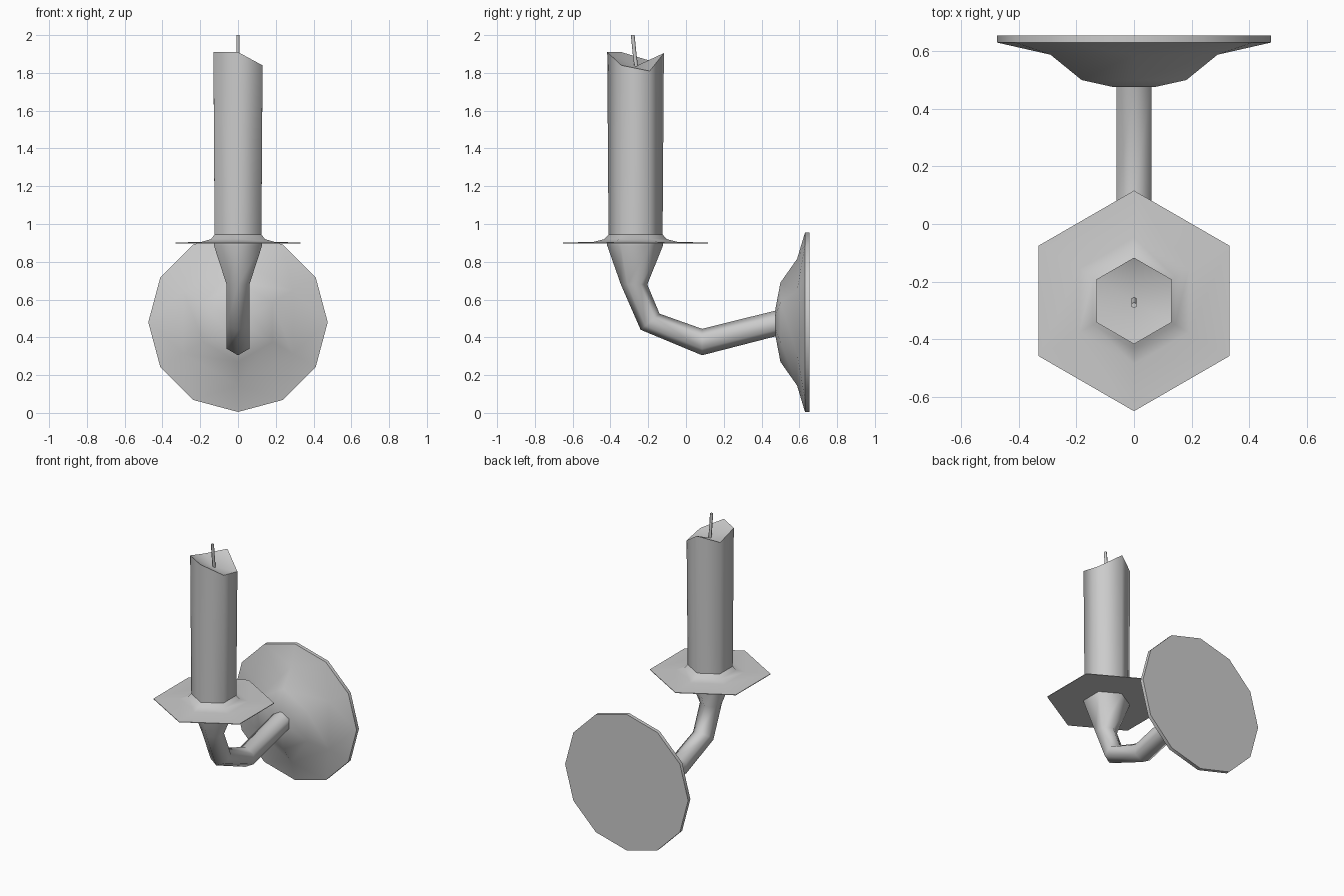
import bpy, bmesh
from math import cos, sin, pi, radians
from mathutils import Vector

if "Cube" in bpy.data.objects:
    bpy.data.objects.remove(bpy.data.objects["Cube"])

X = Vector((1, 0, 0))
CY = -0.267  # candle axis


def ring(center, u, n=6, v=None):
    """Regular ring of n points; first point lies at center + u."""
    c, u = Vector(center), Vector(u)
    v = v or X * u.length
    return [c + u * cos(2 * pi * i / n) + v * sin(2 * pi * i / n) for i in range(n)]


def flat_ring(r, z):
    return ring((0, CY, z), (0, r, 0))


def loft(name, rings, start=None, end=None, angle=65):
    """Join rings with faces (6-to-12 steps allowed), then cap both ends.
    A given start/end point makes a fan cap, otherwise a flat face."""
    bm = bmesh.new()
    rows = [[bm.verts.new(p) for p in r] for r in rings]
    for a, b in zip(rows, rows[1:]):
        n = len(a)
        for i in range(n):
            j = (i + 1) % n
            if len(b) == n:
                bm.faces.new((a[i], a[j], b[j], b[i]))
            else:
                m = len(b)
                o = [b[(2 * i + k) % m] for k in range(3)]
                bm.faces.new((a[i], o[1], o[0]))
                bm.faces.new((a[i], a[j], o[1]))
                bm.faces.new((a[j], o[2], o[1]))
    for row, tip in ((rows[0], start), (rows[-1], end)):
        if tip is None:
            bm.faces.new(row)
        else:
            t = bm.verts.new(tip)
            for i, w in enumerate(row):
                bm.faces.new((w, row[(i + 1) % len(row)], t))
    bmesh.ops.recalc_face_normals(bm, faces=bm.faces[:])
    for f in bm.faces:
        f.smooth = True
    me = bpy.data.meshes.new(name)
    bm.to_mesh(me)
    bm.free()
    me.set_sharp_from_angle(angle=radians(angle))
    ob = bpy.data.objects.new(name, me)
    bpy.context.collection.objects.link(ob)
    return ob


# Wall plate: hexagonal boss widening to a twelve-sided rim
plate = [ring((0, y, 0.48), (0, 0, r), n) for r, y, n in
         ((0.08, 0.475, 6), (0.21, 0.50, 6), (0.335, 0.588, 6),
          (0.475, 0.63, 12), (0.475, 0.655, 12))]
loft("wall_plate", plate)

# Bent arm: outer and inner bend points (y, z) of each hexagonal section
bends = [((0.50, 0.412), (0.50, 0.548)), ((0.085, 0.305), (0.085, 0.445)),
         ((-0.24, 0.44), (-0.14, 0.525)), ((-0.345, 0.68), (-0.205, 0.68)),
         ((-0.417, 0.885), (-0.122, 0.885)), ((-0.417, 0.90), (-0.122, 0.90))]
sections = []
for k, (a, b) in enumerate(bends):
    a, b = Vector((0, *a)), Vector((0, *b))
    width = 0.147 if k > 3 else 0.07
    sections.append(ring((a + b) / 2, (a - b) / 2, 6, X * width))
loft("arm", sections)

# Drip pan with wax flare rising to the candle
pan = [flat_ring(r, z) for r, z in
       ((0.383, 0.897), (0.383, 0.901), (0.22, 0.906), (0.165, 0.92), (0.14, 0.948))]
loft("drip_pan", pan)

# Candle with an uneven melted rim and sunken centre
rim = flat_ring(0.15, 0)
for p, z in zip(rim, (1.905, 1.81, 1.84, 1.91, 1.91, 1.865)):
    p.z = z
loft("candle", [flat_ring(0.143, 0.94), rim], end=(0, CY, 1.835))

# Wick leaning to the front
wick = [ring((0, y, z), (0, 0.01, 0)) for y, z in ((-0.262, 1.82), (-0.272, 1.90), (-0.282, 2.0))]
loft("wick", wick)
